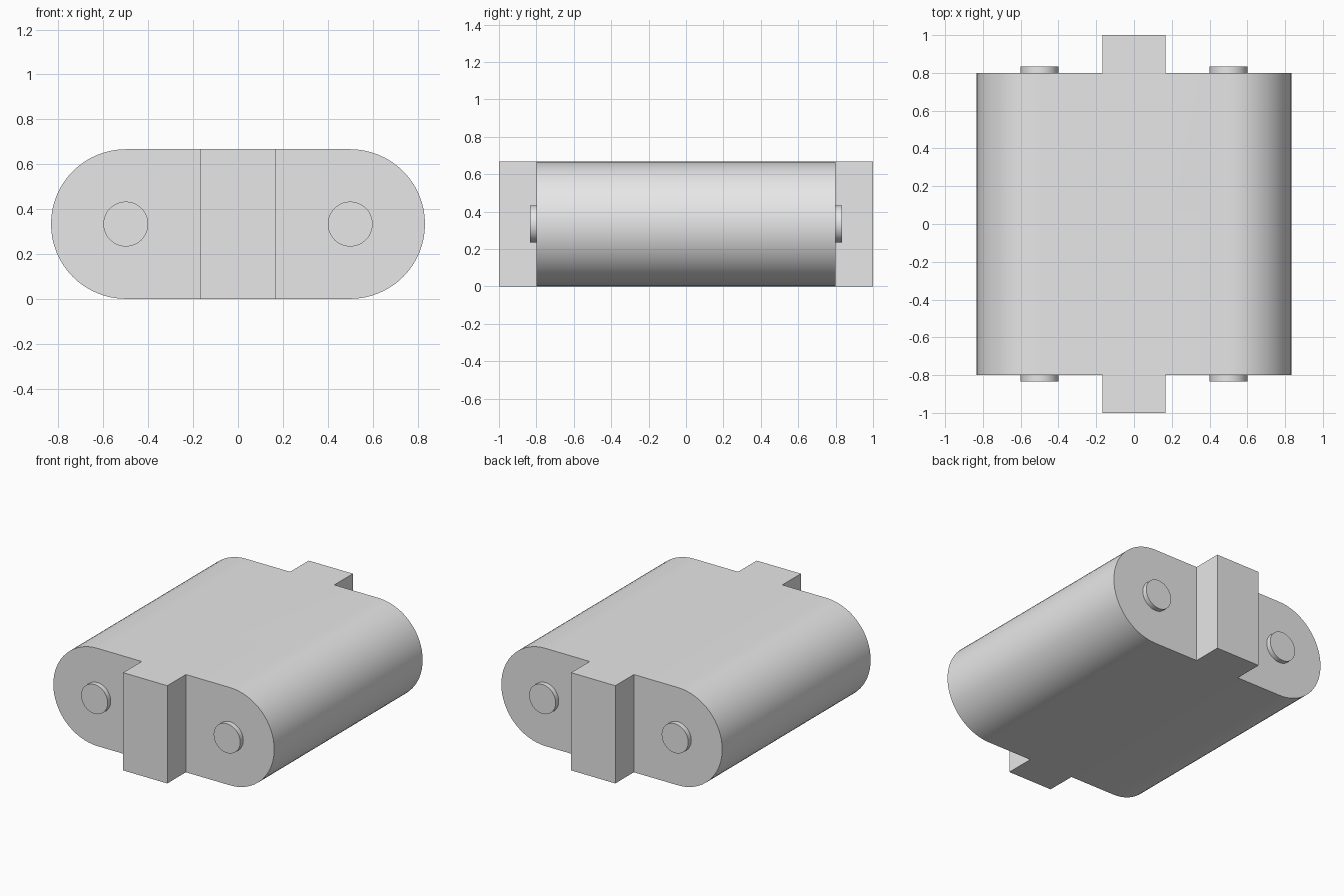
import bpy, bmesh, math
from mathutils import Matrix, Vector

cube = bpy.data.objects.get("Cube")
if cube:
    bpy.data.objects.remove(cube, do_unlink=True)

R = 1 / 3            # radius of the rounded sides
CX = 0.5             # centre of each rounded side
HALF = 0.8           # half length of the body
TAB = 1 / 6          # half width of the end tabs
TAB_OUT = 0.2        # how far the tabs stick out
PIN_R, PIN_OUT = 0.1, 1 / 30
ARC = 32             # segments per rounded side

grey = bpy.data.materials.new("plain grey")
grey.use_nodes = True
colour = (0.8, 0.8, 0.8, 1)
grey.diffuse_color = colour
grey.node_tree.nodes["Principled BSDF"].inputs["Base Color"].default_value = colour


def finish(name, bm):
    """Turn a bmesh into a named, shaded object."""
    bmesh.ops.recalc_face_normals(bm, faces=bm.faces[:])
    mesh = bpy.data.meshes.new(name)
    bm.to_mesh(mesh)
    bm.free()
    mesh.materials.append(grey)
    obj = bpy.data.objects.new(name, mesh)
    bpy.context.collection.objects.link(obj)
    bpy.ops.object.select_all(action="DESELECT")
    obj.select_set(True)
    bpy.context.view_layer.objects.active = obj
    bpy.ops.object.shade_smooth_by_angle(angle=math.radians(30))
    return obj


# Body: rounded profile, split at the tab edges, swept along y
def arc(side):
    start = -math.pi / 2 if side > 0 else math.pi / 2
    return [(side * CX + R * math.cos(start + math.pi * i / ARC),
             R + R * math.sin(start + math.pi * i / ARC)) for i in range(ARC + 1)]


profile = [(TAB, 0)] + arc(1) + [(TAB, 2 * R), (-TAB, 2 * R)] + arc(-1) + [(-TAB, 0)]
n = len(profile)
h = n // 2
bm = bmesh.new()
front, back = [[bm.verts.new((x, y, z)) for x, z in profile] for y in (-HALF, HALF)]
for i in range(n):
    j = (i + 1) % n
    bm.faces.new((front[i], front[j], back[j], back[i]))

# End faces, with the middle strip pulled out into a tab
tabs = []
for ring in (front, back):
    bm.faces.new(ring[:h])
    bm.faces.new(ring[h:])
    tabs.append(bm.faces.new((ring[0], ring[h - 1], ring[h], ring[-1])))
bmesh.ops.recalc_face_normals(bm, faces=bm.faces[:])
for face in bmesh.ops.extrude_discrete_faces(bm, faces=tabs)["faces"]:
    out = math.copysign(TAB_OUT, face.calc_center_median().y)
    bmesh.ops.translate(bm, verts=face.verts[:], vec=Vector((0, out, 0)))
bmesh.ops.remove_doubles(bm, verts=bm.verts[:], dist=1e-5)
# Merge the tab sides with the flat top and bottom
bmesh.ops.dissolve_limit(bm, angle_limit=math.radians(0.5), verts=bm.verts[:], edges=bm.edges[:])
finish("body_with_end_tabs", bm)

# Four short round pins on the ends
for sx, side in ((-1, "right"), (1, "left")):
    for sy, end in ((-1, "front"), (1, "back")):
        bm = bmesh.new()
        place = (Matrix.Translation((sx * CX, sy * (HALF + PIN_OUT / 2), R))
                 @ Matrix.Rotation(math.pi / 2, 4, "X"))
        bmesh.ops.create_cone(bm, cap_ends=True, segments=48, radius1=PIN_R,
                              radius2=PIN_R, depth=PIN_OUT, matrix=place)
        finish(f"{end}_{side}_pin", bm)
